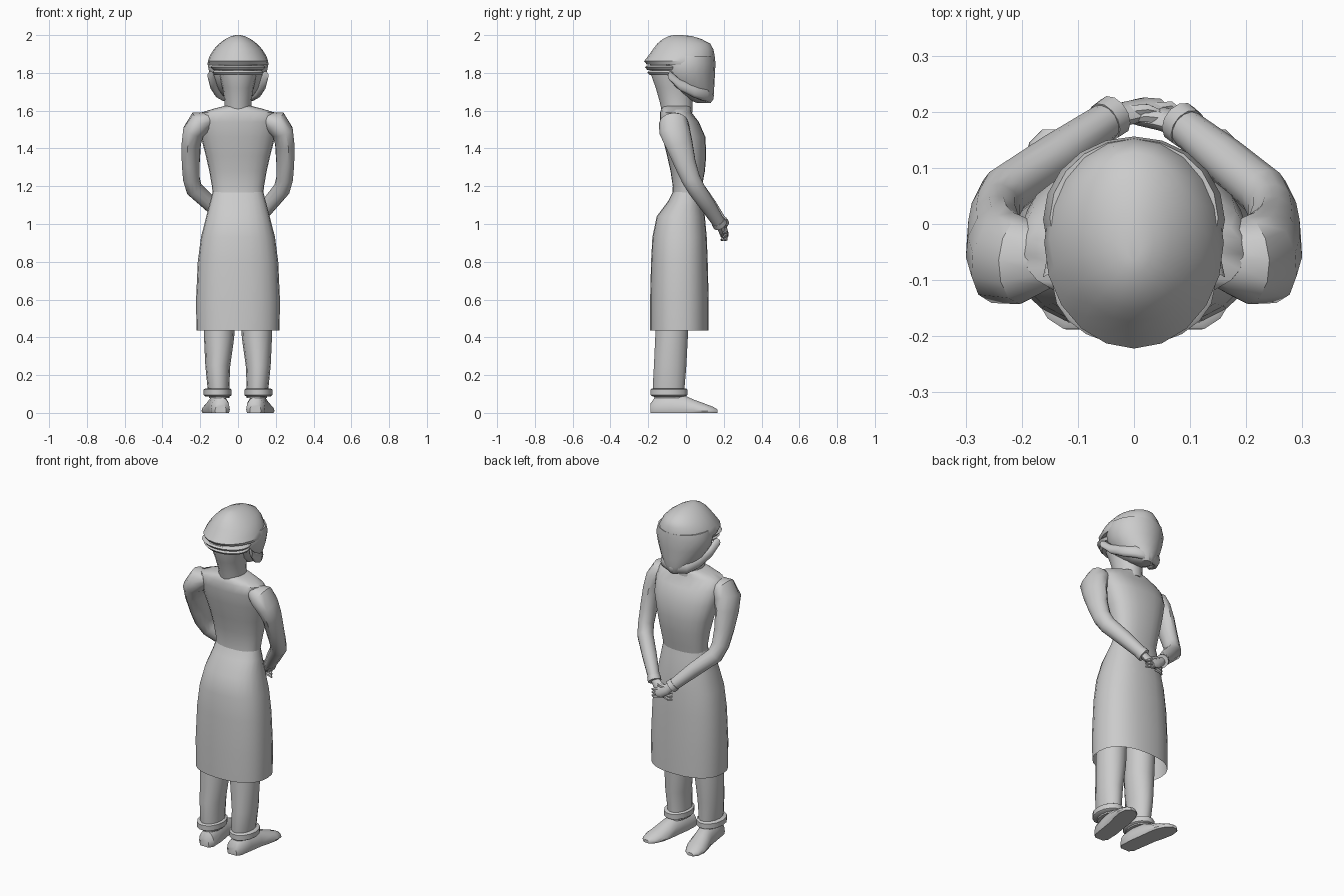
import bpy, math
from mathutils import Vector


def make(name, rings, caps=(True, True), angle=40):
    """Skin a list of equal-length point rings."""
    n = len(rings[0])
    verts = [p for r in rings for p in r]
    faces = []
    for k in range(len(rings) - 1):
        for i in range(n):
            j = (i + 1) % n
            faces.append((k * n + i, k * n + j, (k + 1) * n + j, (k + 1) * n + i))
    if caps[0]:
        faces.append(tuple(range(n))[::-1])
    if caps[1]:
        faces.append(tuple(range(len(verts) - n, len(verts))))
    me = bpy.data.meshes.new(name)
    me.from_pydata(verts, [], faces)
    ob = bpy.data.objects.new(name, me)
    bpy.context.collection.objects.link(ob)
    bpy.ops.object.select_all(action='DESELECT')
    ob.select_set(True)
    bpy.context.view_layer.objects.active = ob
    bpy.ops.object.mode_set(mode='EDIT')
    bpy.ops.mesh.select_all(action='SELECT')
    bpy.ops.mesh.normals_make_consistent(inside=False)
    bpy.ops.object.mode_set(mode='OBJECT')
    bpy.ops.object.shade_smooth_by_angle(angle=math.radians(angle))
    return ob


def ring(c, u, v, n, p=1.0):
    pts = []
    for i in range(n):
        a = 2 * math.pi * i / n
        ca, sa = math.cos(a), math.sin(a)
        pts.append(Vector(c) + Vector(u) * math.copysign(abs(ca) ** p, ca)
                   + Vector(v) * math.copysign(abs(sa) ** p, sa))
    return pts


def stack(name, rows, n=20, p=1.0, cx=0, **kw):
    """Horizontal rings: (z, half width, y min, y max)."""
    return make(name, [ring((cx, (a + b) / 2, z), (rx, 0, 0), (0, (b - a) / 2, 0), n, p)
                       for z, rx, a, b in rows], **kw)


def tube(name, pts, n=12):
    """Tube through (x, y, z, radius across, radius deep)."""
    c = [Vector(p[:3]) for p in pts]
    rings = []
    for i, p in enumerate(pts):
        t = (c[min(i + 1, len(c) - 1)] - c[max(i - 1, 0)]).normalized()
        ref = Vector((1, 0, 0)) if abs(t.x) < 0.8 else Vector((0, 0, 1))
        if i == 0:
            u = (ref - t * ref.dot(t)).normalized()
        else:
            u = (u - t * u.dot(t)).normalized()
        rings.append(ring(c[i], u * p[3], t.cross(u) * p[4], n))
    return make(name, rings)


# skirt, open at the hem
stack("skirt", [(.435, .22, -.19, .12), (.6, .222, -.19, .12), (.8, .213, -.185, .115),
                (.93, .196, -.178, .11), (1.04, .168, -.155, .1), (1.12, .147, -.095, .085),
                (1.17, .134, -.07, .075)], n=24, p=.85, caps=(False, True))

# bodice
stack("bodice", [(1.15, .133, -.072, .076), (1.2, .138, -.07, .085), (1.28, .152, -.082, .1),
                 (1.36, .17, -.1, .107), (1.46, .196, -.125, .103), (1.54, .205, -.138, .068),
                 (1.59, .195, -.138, .03), (1.61, .13, -.13, .028), (1.625, .07, -.12, .022)],
      n=24, p=.85, angle=60)

# neck and face
stack("neck", [(1.59, .072, -.127, .035), (1.65, .072, -.14, .035), (1.72, .082, -.16, .03),
               (1.79, .1, -.185, .03), (1.85, .11, -.19, .03)], n=16)

# head: domed upper part with sharp rim
stack("hair_dome", [(1.845, .155, -.208, .154), (1.862, .16, -.222, .155), (1.89, .15, -.2, .152),
                    (1.925, .128, -.175, .145), (1.955, .1, -.152, .128), (1.98, .066, -.122, .08),
                    (1.995, .035, -.09, .03), (2.0, .012, -.065, -.02)], n=20)

# lower part, slanting down toward the chin
stack("hair_lower", [(1.64, .03, .06, .13), (1.66, .062, .01, .142), (1.69, .09, -.045, .147),
                     (1.73, .122, -.095, .15), (1.79, .15, -.135, .153), (1.85, .162, -.14, .156),
                     (1.89, .15, -.13, .152)], n=20)

# layered rims under the dome
for i, (z, rx, front) in enumerate([(1.827, .145, -.217), (1.8, .135, -.205)]):
    stack("rim_layer_%d" % i, [(z - .011, rx - .012, front + .012, .0),
                               (z + .003, rx, front, .0),
                               (z + .012, rx - .01, front + .01, .0)], n=20)

# roll along the lower edge of the head
half = [(.145, -.085, 1.785, .018, .024), (.13, -.03, 1.735, .02, .03), (.108, .04, 1.703, .022, .034),
        (.075, .1, 1.685, .022, .036)]
roll = half + [(0, .128, 1.68, .036, .022)] + [(-x, y, z, a, b) for x, y, z, a, b in reversed(half)]
rings = []
for x, y, z, a, b in roll:
    out = Vector((x, y - .0, 0)).normalized()
    rings.append(ring((x, y, z), out * .02, (0, 0, max(a, b)), 10))
make("chin_roll", rings, angle=60)

# arms, cuffs and hands
wrists = {1: Vector((.085, .178, 1.0)), -1: Vector((-.04, .19, 1.0))}
for s, side in ((1, "right"), (-1, "left")):
    w = wrists[s]
    e = Vector((s * .24, .05, 1.2))
    m = e.lerp(w, .5)
    tube(side + "_arm", [(s * .15, -.065, 1.555, .04, .05), (s * .2, -.065, 1.535, .068, .078),
                         (s * .235, -.06, 1.49, .058, .084), (s * .248, -.035, 1.42, .05, .074),
                         (s * .25, -.005, 1.32, .047, .06), (s * .247, .025, 1.24, .044, .052),
                         (s * .232, .055, 1.185, .045, .048),
                         (m.x, m.y, m.z, .041, .043), (w.x, w.y, w.z, .032, .034)])
    d = (w - e).normalized()
    a, b = w - d * .02, w + d * .008
    tube(side + "_cuff", [(*a, .036, .038), (*b, .037, .039)])
    k = -s
    tube(side + "_hand", [(*(w - d * .01), .022, .022), (w.x + k * .03, w.y + .008, w.z - .025, .03, .02),
                          (w.x + k * .065, w.y + .016, w.z - .045, .034, .018),
                          (w.x + k * .09, w.y + .018, w.z - .055, .026, .014)], n=10)
    for f in range(3):
        z = w.z - .035 - f * .019
        tube("%s_finger_%d" % (side, f),
             [(w.x + k * .075, w.y + .016, z, .011, .011),
              (w.x + k * .105, w.y + .02, z - .008, .01, .01),
              (w.x + k * .125, w.y + .008, z - .012, .005, .005)], n=6)
    tube(side + "_thumb", [(w.x + k * .025, w.y + .01, w.z - .015, .013, .013),
                           (w.x + k * .065, w.y + .014, w.z - .01, .011, .011),
                           (w.x + k * .085, w.y + .01, w.z - .016, .005, .005)], n=6)

    # leg and ankle cuff
    rows = [(.08, .054, .1, -.17, -.005), (.14, .058, .104, -.178, -.005), (.25, .066, .107, -.172, .004),
            (.4, .08, .1, -.165, .012), (.62, .085, .1, -.155, .02)]
    make(side + "_leg", [ring((s * cx, (a + b) / 2, z), (rx, 0, 0), (0, (b - a) / 2, 0), 14)
                         for z, rx, cx, a, b in rows])
    stack(side + "_ankle_cuff", [(.088, .066, -.18, .0), (.094, .074, -.19, .01),
                                 (.124, .074, -.19, .01), (.13, .064, -.18, .0)],
          n=14, cx=s * .108)

    # shoe, flat underneath and turned slightly outward
    rings = []
    for y, hw, h, cx in [(-.188, .03, .05, .092), (-.165, .05, .085, .093), (-.09, .055, .1, .1),
                         (-.01, .055, .095, .112), (.04, .06, .072, .122), (.1, .06, .05, .134),
                         (.145, .045, .032, .142), (.168, .018, .018, .146)]:
        r = ring((s * cx, y, h * .2), (hw, 0, 0), (0, 0, h * .8), 14)
        for q in r:
            q.z = max(0, q.z)
        rings.append(r)
    make(side + "_shoe", rings)
